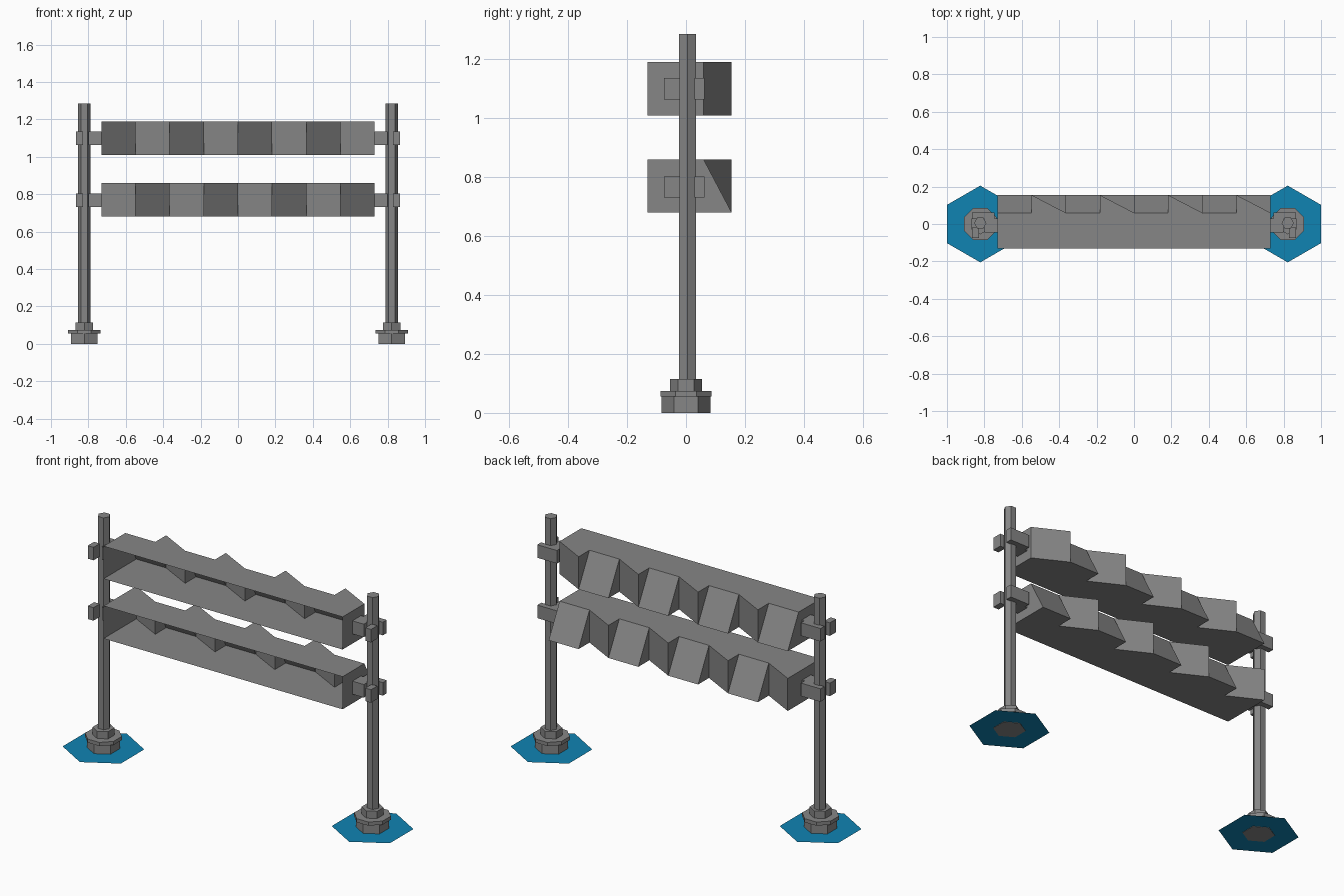
import bpy, bmesh, math
from mathutils import Vector

if "Cube" in bpy.data.objects:
    bpy.data.objects.remove(bpy.data.objects["Cube"], do_unlink=True)


def material(name, color):
    m = bpy.data.materials.new(name)
    m.use_nodes = True
    m.diffuse_color = color
    m.node_tree.nodes["Principled BSDF"].inputs["Base Color"].default_value = color
    return m


GREY = material("grey_metal", (0.24, 0.24, 0.24, 1))
BLUE = material("blue_pad", (0.005, 0.23, 0.45, 1))


def finish(name, bm, mat):
    mesh = bpy.data.meshes.new(name)
    bm.to_mesh(mesh)
    bm.free()
    mesh.materials.append(mat)
    obj = bpy.data.objects.new(name, mesh)
    bpy.context.collection.objects.link(obj)
    return obj


def prism(name, x, y, radius, z0, z1, sides, turn, mat=GREY):
    """Upright prism; a turn of 0 puts a corner on the x axis."""
    bm = bmesh.new()
    ring = [Vector((x + radius * math.cos(turn + i * math.tau / sides),
                    y + radius * math.sin(turn + i * math.tau / sides), z0))
            for i in range(sides)]
    base = bm.faces.new([bm.verts.new(p) for p in ring])
    if z1 > z0:
        out = bmesh.ops.extrude_face_region(bm, geom=[base], use_keep_orig=True)
        top = [v for v in out["geom"] if isinstance(v, bmesh.types.BMVert)]
        bmesh.ops.translate(bm, verts=top, vec=(0, 0, z1 - z0))
        bmesh.ops.recalc_face_normals(bm, faces=bm.faces[:])
    return finish(name, bm, mat)


def box(name, xs, ys, zs):
    bm = bmesh.new()
    bmesh.ops.create_cube(bm, size=1)
    for v in bm.verts:
        v.co = [(r[0] + r[1]) / 2 + c * (r[1] - r[0]) for c, r in zip(v.co, (xs, ys, zs))]
    return finish(name, bm, GREY)


# Rails: open-fronted troughs whose backs alternate two kinds of wedge
HALF, COUNT = 0.73, 8
FRONT, NEAR, FAR = -0.13, 0.06, 0.155
# back y as (top, bottom) at the low-x and high-x ends of each wedge
TILTED = ((NEAR, FAR), (NEAR, FAR))
ANGLED = ((FAR, FAR), (NEAR, NEAR))


def rail(name, low, high, kinds):
    bm = bmesh.new()

    def face(points, outward):
        unique = list(dict.fromkeys(points))
        f = bm.faces.new([bm.verts.new(p) for p in unique])
        f.normal_update()
        if f.normal.dot(Vector(outward)) < 0:
            f.normal_flip()

    def wall(x, a, b, outward):
        face([(x, a[0], high), (x, b[0], high), (x, b[1], low), (x, a[1], low)],
             (outward, 0, 0))

    step = 2 * HALF / COUNT
    for i in range(COUNT):
        start, end = kinds[i % 2]
        x0, x1 = -HALF + i * step, -HALF + (i + 1) * step
        face([(x0, start[0], high), (x1, end[0], high),
              (x1, end[1], low), (x0, start[1], low)], (0, 1, 0))
        for k, z, up in ((0, high, 1), (1, low, -1)):
            face([(x0, FRONT, z), (x1, FRONT, z), (x1, end[k], z), (x0, start[k], z)],
                 (0, 0, up))
        # end caps, and the triangular steps between neighbouring wedges
        if i == 0:
            wall(x0, (FRONT, FRONT), start, -1)
        if i == COUNT - 1:
            wall(x1, (FRONT, FRONT), end, 1)
        else:
            following = kinds[(i + 1) % 2][0]
            wall(x1, end, following, -1 if kinds[i % 2] is TILTED else 1)
    finish(name, bm, GREY)


rail("upper_rail", 1.01, 1.19, (TILTED, ANGLED))
rail("lower_rail", 0.68, 0.86, (ANGLED, TILTED))

# Posts, feet, ground pads and clamps on both sides
CORNER_Y = math.pi / 2
for side, s in (("right", -1), ("left", 1)):
    x = s * 0.822
    prism(side + "_ground_pad", x, 0, 0.205, 0.002, 0.002, 6, CORNER_Y, BLUE)
    prism(side + "_foot", x, 0, 0.083, 0, 0.055, 6, CORNER_Y)
    prism(side + "_flange", x, 0, 0.094, 0.055, 0.075, 8, math.pi / 8)
    prism(side + "_collar", x, 0, 0.055, 0.075, 0.115, 6, CORNER_Y)
    prism(side + "_post", x, 0.005, 0.033, 0.115, 1.285, 6, 0)

    for level, z in (("upper", 1.1), ("lower", 0.767)):
        name = side + "_" + level
        zs = (z - 0.036, z + 0.036)

        def span(a, b):
            return tuple(sorted((s * a, s * b)))

        box(name + "_clamp_back", span(0.745, 0.865), (0.028, 0.062), zs)
        box(name + "_clamp_front", span(0.83, 0.865), (-0.075, -0.02), zs)
        box(name + "_clamp_link", span(0.73, 0.80), (-0.045, 0.03), zs)
